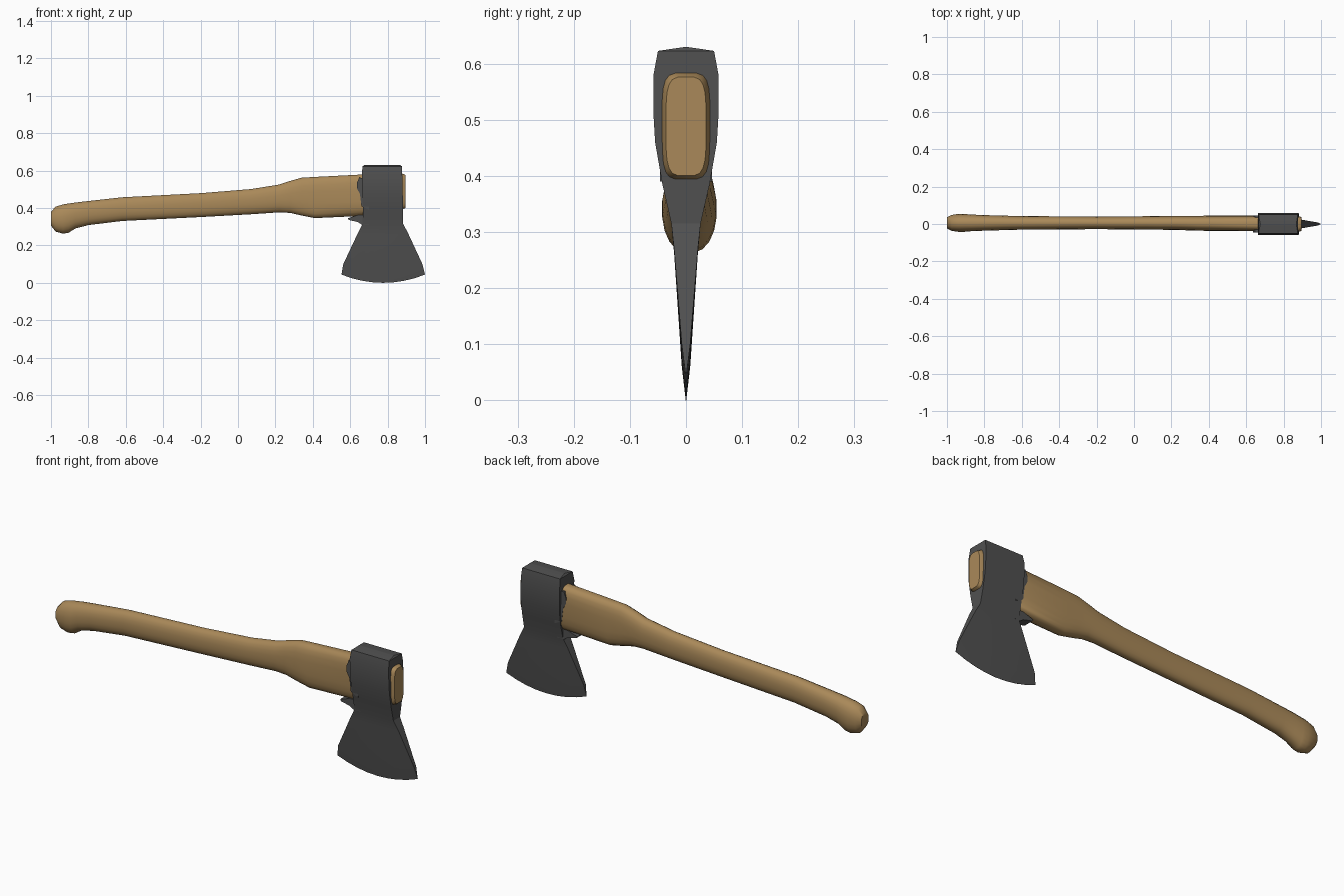
import bpy, bmesh, math

if "Cube" in bpy.data.objects:
    bpy.data.objects.remove(bpy.data.objects["Cube"])


def material(name, rgb):
    m = bpy.data.materials.new(name)
    m.diffuse_color = (*rgb, 1)
    m.use_nodes = True
    m.node_tree.nodes["Principled BSDF"].inputs["Base Color"].default_value = m.diffuse_color
    return m


wood = material("wood", (0.40, 0.25, 0.10))
steel = material("dark steel", (0.08, 0.08, 0.08))


def loft(name, rings, mat, angle):
    """Skin closed rings of equal length and cap both ends."""
    bm = bmesh.new()
    loops = [[bm.verts.new(p) for p in r] for r in rings]
    n = len(loops[0])
    for a, b in zip(loops, loops[1:]):
        for i in range(n):
            j = (i + 1) % n
            bm.faces.new((a[i], a[j], b[j], b[i]))
    bm.faces.new(loops[0])
    bm.faces.new(loops[-1])
    bmesh.ops.remove_doubles(bm, verts=bm.verts, dist=1e-5)
    bmesh.ops.recalc_face_normals(bm, faces=bm.faces)
    me = bpy.data.meshes.new(name)
    bm.to_mesh(me)
    bm.free()
    ob = bpy.data.objects.new(name, me)
    bpy.context.collection.objects.link(ob)
    me.materials.append(mat)
    bpy.ops.object.select_all(action='DESELECT')
    ob.select_set(True)
    bpy.context.view_layer.objects.active = ob
    bpy.ops.object.shade_smooth_by_angle(angle=math.radians(angle))
    return ob


def oval(x, zlo, zhi, w, cy, e, n=20):
    """Superellipse section of the handle, e controls squareness."""
    pts = []
    for i in range(n):
        t = 2 * math.pi * (i + 0.5) / n
        c, s = math.cos(t), math.sin(t)
        pts.append((x, cy + w * math.copysign(abs(c) ** (2 / e), c),
                    (zlo + zhi) / 2 + (zhi - zlo) / 2 * math.copysign(abs(s) ** (2 / e), s)))
    return pts


# Handle: x, bottom, top, half width, y offset, squareness
handle = [
    (-1.00, .305, .380, .030, .006, 2.0),
    (-.975, .273, .408, .043, .006, 2.2),
    (-.935, .262, .420, .049, .006, 2.2),
    (-.905, .267, .425, .048, .006, 2.2),
    (-.87, .290, .430, .045, .006, 2.3),
    (-.80, .308, .438, .042, .006, 2.3),
    (-.62, .330, .458, .037, .006, 2.3),
    (-.20, .351, .480, .034, .006, 2.3),
    (.07, .366, .502, .036, .006, 2.3),
    (.22, .376, .526, .038, .006, 2.4),
    (.28, .373, .546, .039, .005, 2.5),
    (.34, .359, .563, .040, .004, 2.7),
    (.41, .345, .567, .041, .004, 2.9),
    (.665, .357, .580, .042, .003, 3.2),
    (.68, .395, .584, .042, .000, 4.5),
    (.88, .393, .584, .043, .000, 4.5),
    (.896, .400, .577, .036, .000, 4.0),
]
loft("handle", [oval(*h) for h in handle], wood, 45)

# Axe head: z, left x, right x, half width, amount of edge curve
head = [
    (.630, .675, .868, .002, 0),
    (.623, .666, .876, .050, 0),
    (.580, .662, .878, .058, 0),
    (.510, .664, .880, .058, 0),
    (.460, .666, .881, .055, 0),
    (.385, .668, .882, .042, 0),
    (.315, .666, .883, .026, 0),
    (.260, .642, .908, .021, .008),
    (.060, .563, .986, .0075, .040),
    (.000, .553, 1.00, .0004, .044),
]
COLS = 8
rings = []
for z, x0, x1, w, sag in head:
    front, back = [], []
    for k in range(COLS + 1):
        t = k / COLS
        x = x0 + (x1 - x0) * t
        zz = z + sag * (2 * t - 1) ** 2
        front.append((x, -w, zz))
        back.append((x, w, zz))
    rings.append(front + back[::-1])
loft("axe_head", rings, steel, 25)


def plate(name, outline, y0, y1):
    """Extrude an xz outline between two y planes."""
    return loft(name, [[(x, y, z) for x, z in outline] for y in (y0, y1)], steel, 30)


# Side ears gripping the handle, and the spur under it
ear = [(.70, .56), (.648, .562), (.636, .535), (.636, .505), (.652, .475),
       (.660, .41), (.70, .39)]
for side, s in (("front", -1), ("back", 1)):
    plate("ear_" + side, ear, s * .030, s * .046)
spur = [(.70, .365), (.64, .362), (.587, .345), (.592, .336), (.64, .325), (.66, .312), (.70, .312)]
plate("under_spur", spur, -.026, .026)
